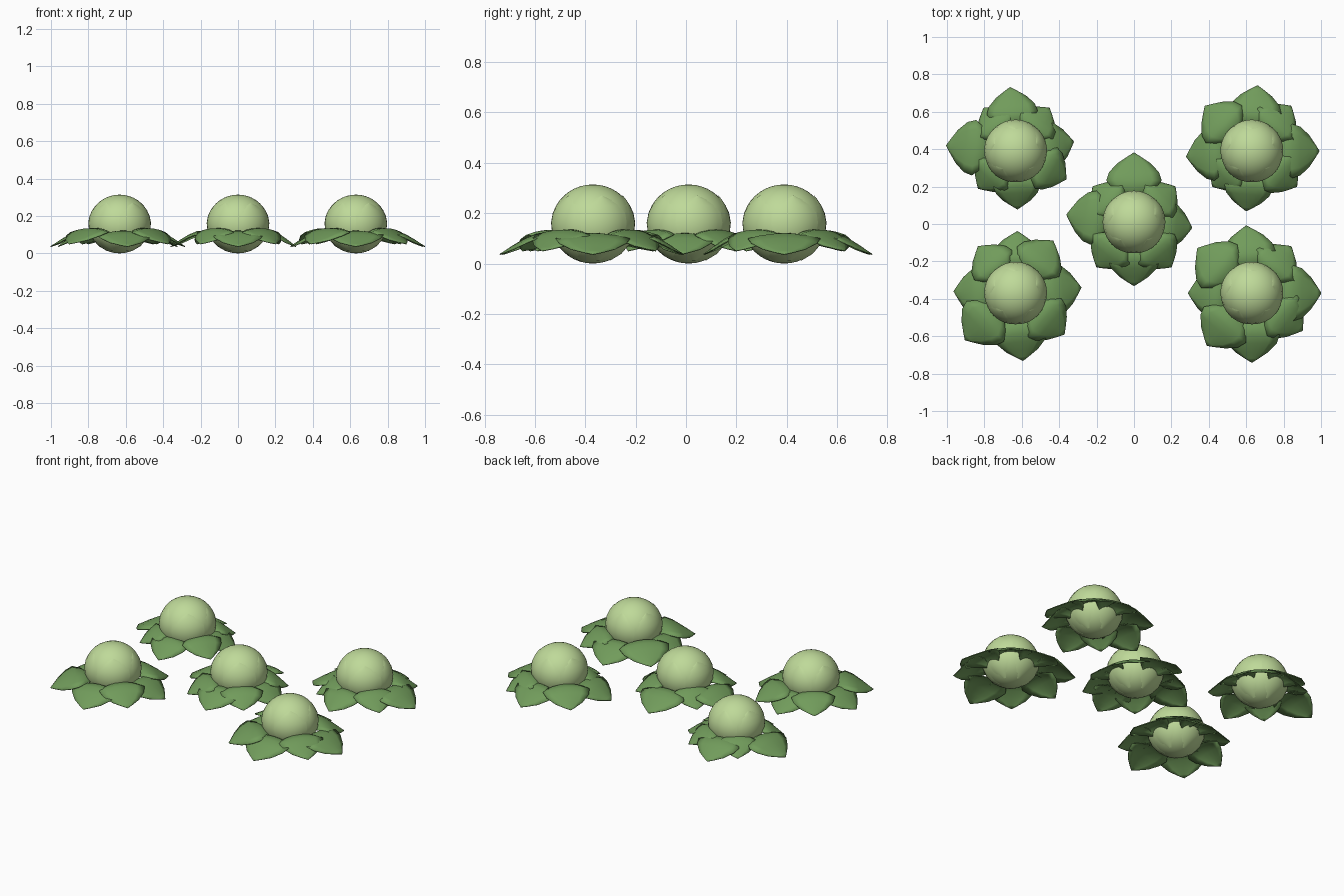
import bpy, bmesh, math
from mathutils import Vector

if "Cube" in bpy.data.objects:
    bpy.data.objects.remove(bpy.data.objects["Cube"])

def material(name, rgb):
    m = bpy.data.materials.new(name)
    m.diffuse_color = (*rgb, 1)
    m.use_nodes = True
    m.node_tree.nodes["Principled BSDF"].inputs["Base Color"].default_value = m.diffuse_color
    return m

PALE = material("pale green", (0.52, 0.70, 0.32))
LEAF = material("leaf green", (0.165, 0.33, 0.105))

R, H = 0.165, 0.157   # head radius and half height

def finish(name, bm, mat, loc):
    bmesh.ops.recalc_face_normals(bm, faces=bm.faces)
    me = bpy.data.meshes.new(name)
    bm.to_mesh(me)
    bm.free()
    me.materials.append(mat)
    for p in me.polygons:
        p.use_smooth = True
    ob = bpy.data.objects.new(name, me)
    ob.location = loc
    bpy.context.collection.objects.link(ob)
    return ob

def add_grid(bm, rows):
    vs = [[bm.verts.new(p) for p in row] for row in rows]
    for a, b in zip(vs, vs[1:]):
        for i in range(len(a) - 1):
            bm.faces.new((a[i], a[i + 1], b[i + 1], b[i]))

def solid(ob, t, offset):
    m = ob.modifiers.new("thickness", 'SOLIDIFY')
    m.thickness = t
    m.offset = offset

# Round head
def head(name, loc):
    bm = bmesh.new()
    bmesh.ops.create_uvsphere(bm, u_segments=32, v_segments=20, radius=1)
    for v in bm.verts:
        v.co = Vector((v.co.x * R, v.co.y * R, v.co.z * H + H))
    finish(name, bm, PALE, loc)

# Five leaves hugging the head: (elevation deg, half width deg, radius factor)
WRAP = [(-66, 8, 1.015), (-48, 22, 1.02), (-30, 31, 1.02), (-14, 33, 1.02),
        (2, 36, 1.02), (16, 35.5, 1.016), (28, 28, 1.01), (38, 16, 1.012), (45, 1, 1.02)]

def wrapped_leaves(name, loc):
    bm = bmesh.new()
    for k in range(5):
        base = math.radians(90 + 72 * k)
        rows = []
        for el, hw, f in WRAP:
            e = math.radians(el)
            row = []
            for i in range(-4, 5):
                u = i / 4
                a = base + math.radians(hw) * u
                g = f - 0.012 * u * u
                row.append((R * g * math.cos(e) * math.cos(a),
                            R * g * math.cos(e) * math.sin(a),
                            H + H * g * math.sin(e)))
            rows.append(row)
        add_grid(bm, rows)
    finish(name, bm, PALE, loc)

# Outer leaf profile: (distance / length, half width / length, height)
OUTER = [(0.25, 0.06, 0.060), (0.37, 0.15, 0.098), (0.48, 0.30, 0.120),
         (0.60, 0.40, 0.118), (0.72, 0.36, 0.100), (0.85, 0.235, 0.072),
         (0.94, 0.10, 0.050), (1.0, 0.004, 0.036)]

def outer_leaves(name, loc, tips):
    bm = bmesh.new()
    for k, (tx, ty) in enumerate(tips):
        tip = Vector((tx, ty)) / 100
        L = tip.length
        d = tip.normalized()
        s = Vector((-d.y, d.x))
        lift = 0.014 * (k % 2)
        rows = []
        for t, w, z in OUTER:
            row = []
            for i in range(-3, 4):
                u = i / 3
                p = d * (L * t) + s * (L * w * u)
                row.append((p.x, p.y, z + lift - 0.02 * u * u * min(1, w / 0.3)))
            rows.append(row)
        add_grid(bm, rows)
    ob = finish(name, bm, LEAF, loc)
    solid(ob, 0.004, 0)

# Position of each plant, then its eight leaf tips (hundredths, anticlockwise from +x)
PLANTS = {
    "middle": ((0, 0.01), [(31, -3), (22, 19), (0, 37), (-22, 19),
                           (-36, 4), (-20, -24), (0, -34), (20, -24)]),
    "back_left": ((-0.633, 0.39), [(31, 5), (18, 23), (-3, 34), (-17, 23),
                                   (-37, 3), (-20, -20), (1, -31), (27, -15)]),
    "back_right": ((0.63, 0.39), [(36, 0), (21, 24), (3, 35), (-25, 24),
                                  (-35, -3), (-21, -19), (-3, -32), (24, -19)]),
    "front_left": ((-0.633, -0.37), [(35, 3), (20, 28), (1, 33), (-20, 25),
                                     (-33, 1), (-27, -25), (4, -36), (26, -22)]),
    "front_right": ((0.63, -0.37), [(37, 0), (21, 25), (-3, 36), (-29, 24),
                                    (-34, 0), (-24, -28), (0, -37), (27, -20)]),
}
for name, ((x, y), tips) in PLANTS.items():
    loc = (x, y, 0)
    head(name + "_cabbage_head", loc)
    wrapped_leaves(name + "_wrapped_leaves", loc)
    outer_leaves(name + "_outer_leaves", loc, tips)
